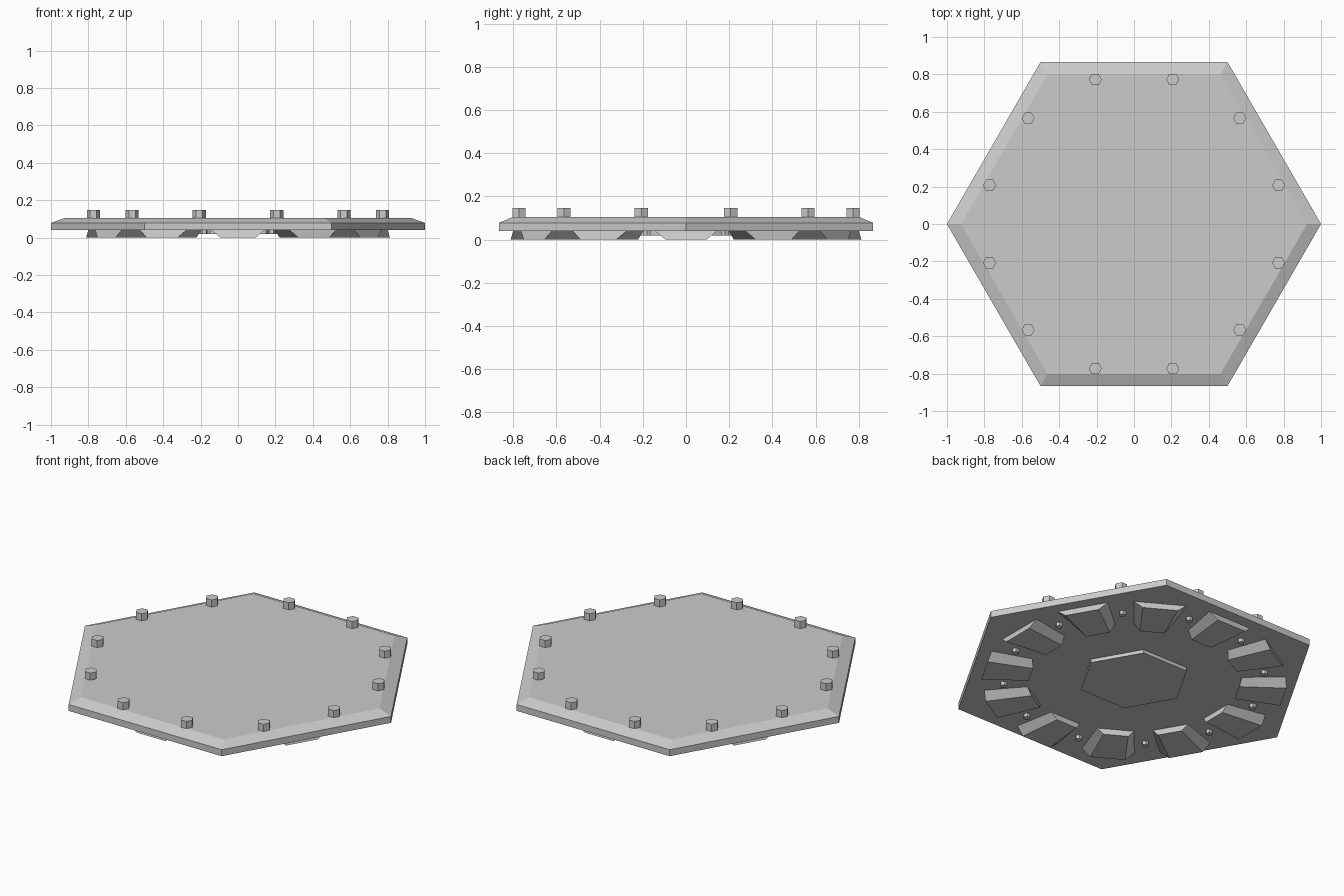
import bpy, bmesh, math

if "Cube" in bpy.data.objects:
    bpy.data.objects.remove(bpy.data.objects["Cube"])

grey = bpy.data.materials.new("plain grey")
grey.diffuse_color = (0.6, 0.6, 0.6, 1)
grey.use_nodes = True
grey.node_tree.nodes["Principled BSDF"].inputs["Base Color"].default_value = grey.diffuse_color


def loft(name, rings, angle=0.0, loc=(0, 0)):
    """Closed solid through stacked rings of (x, y, z) points, bottom first."""
    bm = bmesh.new()
    loops = [[bm.verts.new(p) for p in ring] for ring in rings]
    n = len(loops[0])
    for low, high in zip(loops, loops[1:]):
        for i in range(n):
            j = (i + 1) % n
            bm.faces.new((low[i], low[j], high[j], high[i]))
    bm.faces.new(loops[0][::-1])
    bm.faces.new(loops[-1])
    bmesh.ops.recalc_face_normals(bm, faces=bm.faces[:])
    mesh = bpy.data.meshes.new(name)
    bm.to_mesh(mesh)
    bm.free()
    mesh.materials.append(grey)
    obj = bpy.data.objects.new(name, mesh)
    obj.location = (loc[0], loc[1], 0)
    obj.rotation_euler.z = angle
    bpy.context.collection.objects.link(obj)
    return obj


def hexagon(r, z):
    return [(r * math.cos(k * math.pi / 3), r * math.sin(k * math.pi / 3), z)
            for k in range(6)]


def wedge(r_in, r_out, w_in, w_out, z):
    return [(r_in, -w_in, z), (r_out, -w_out, z), (r_out, w_out, z), (r_in, w_in, z)]


# Hexagonal plate with chamfered upper rim
loft("plate", [hexagon(1.0, 0.04), hexagon(1.0, 0.078), hexagon(0.925, 0.105)])

# Shallow raised hexagon under the centre
loft("centre_boss", [hexagon(0.3, 0.02), hexagon(0.3, 0.04)])

for k in range(12):
    # Tapered feet in a ring underneath
    loft(f"foot_{k + 1}", [wedge(0.56, 0.812, 0.067, 0.095, 0.0),
                           wedge(0.57, 0.80, 0.10, 0.143, 0.04)], k * math.pi / 6)
    # Bolts on top and small studs below, between the feet
    a = math.radians(15 + 30 * k)
    c, s = math.cos(a), math.sin(a)
    loft(f"top_bolt_{k + 1}", [hexagon(0.035, 0.10), hexagon(0.035, 0.147)],
         loc=(0.8 * c, 0.8 * s))
    loft(f"bottom_stud_{k + 1}", [hexagon(0.019, 0.019), hexagon(0.019, 0.045)],
         loc=(0.7 * c, 0.7 * s))
